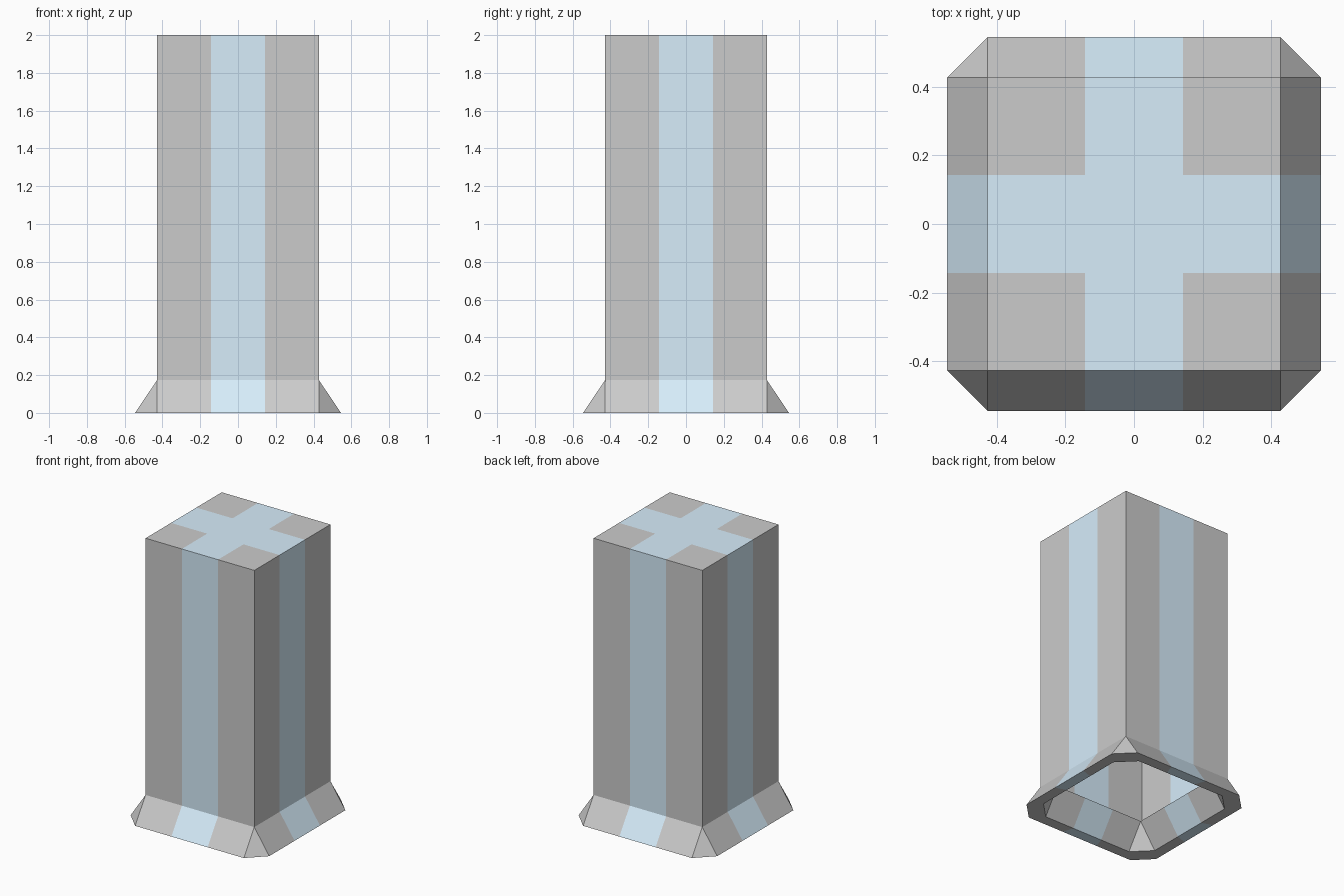
import bpy, bmesh
from mathutils import Matrix, Vector
from math import pi

if "Cube" in bpy.data.objects:
    bpy.data.objects.remove(bpy.data.objects["Cube"])

W, FOOT, H, SKIRT_Z = 0.4275, 0.545, 2.0, 0.175   # half widths and heights
WALL = 0.0775                                     # skirt wall thickness

blue = bpy.data.materials.new("pale_blue")
blue.diffuse_color = (0.68, 0.85, 0.97, 1)
blue.use_nodes = True
blue.node_tree.nodes["Principled BSDF"].inputs["Base Color"].default_value = blue.diffuse_color
grey = bpy.data.materials.new("grey")
grey.diffuse_color = (0.8, 0.8, 0.8, 1)
grey.use_nodes = True
grey.node_tree.nodes["Principled BSDF"].inputs["Base Color"].default_value = grey.diffuse_color


def finish(bm, name):
    """Paint the central cross of stripes and make the object."""
    for f in bm.faces:
        c = f.calc_center_median()
        f.material_index = int(min(abs(c.x), abs(c.y)) < 0.1)
    me = bpy.data.meshes.new(name)
    bm.to_mesh(me)
    bm.free()
    me.materials.append(grey)
    me.materials.append(blue)
    ob = bpy.data.objects.new(name, me)
    bpy.context.collection.objects.link(ob)


# Column: a 3 x 3 top with its border pulled down, open underneath
bm = bmesh.new()
bmesh.ops.create_grid(bm, x_segments=3, y_segments=3, size=W,
                      matrix=Matrix.Translation((0, 0, H)))
border = [e for e in bm.edges if e.is_boundary]
ext = bmesh.ops.extrude_edge_only(bm, edges=border)
for v in ext["geom"]:
    if isinstance(v, bmesh.types.BMVert):
        v.co.z = SKIRT_Z
for f in bm.faces:
    f.normal_update()
    c = f.calc_center_median()
    if f.normal.dot(c - Vector((0, 0, 1))) < 0:
        f.normal_flip()
finish(bm, "column")

# Flared skirt: a four-point wall section lofted round the four sides
bm = bmesh.new()
sections = []
for k in range(4):
    rot = Matrix.Rotation(k * pi / 2, 3, 'Z')
    for t in (-1, -1 / 3, 1 / 3, 1):
        a, b = W * t, (W - WALL) * t
        pts = [(a, -W, SKIRT_Z), (a, -FOOT, 0),
               (b, WALL - FOOT, 0), (b, WALL - W, SKIRT_Z)]
        sections.append([bm.verts.new(rot @ Vector(p)) for p in pts])
for i, s in enumerate(sections):
    n = sections[(i + 1) % len(sections)]
    for j in range(4):
        m = (j + 1) % 4
        bm.faces.new((s[j], s[m], n[m], n[j]))
# Merging turns the corner panels into triangles
bmesh.ops.remove_doubles(bm, verts=bm.verts, dist=0.001)
bmesh.ops.recalc_face_normals(bm, faces=bm.faces)
finish(bm, "skirt")
